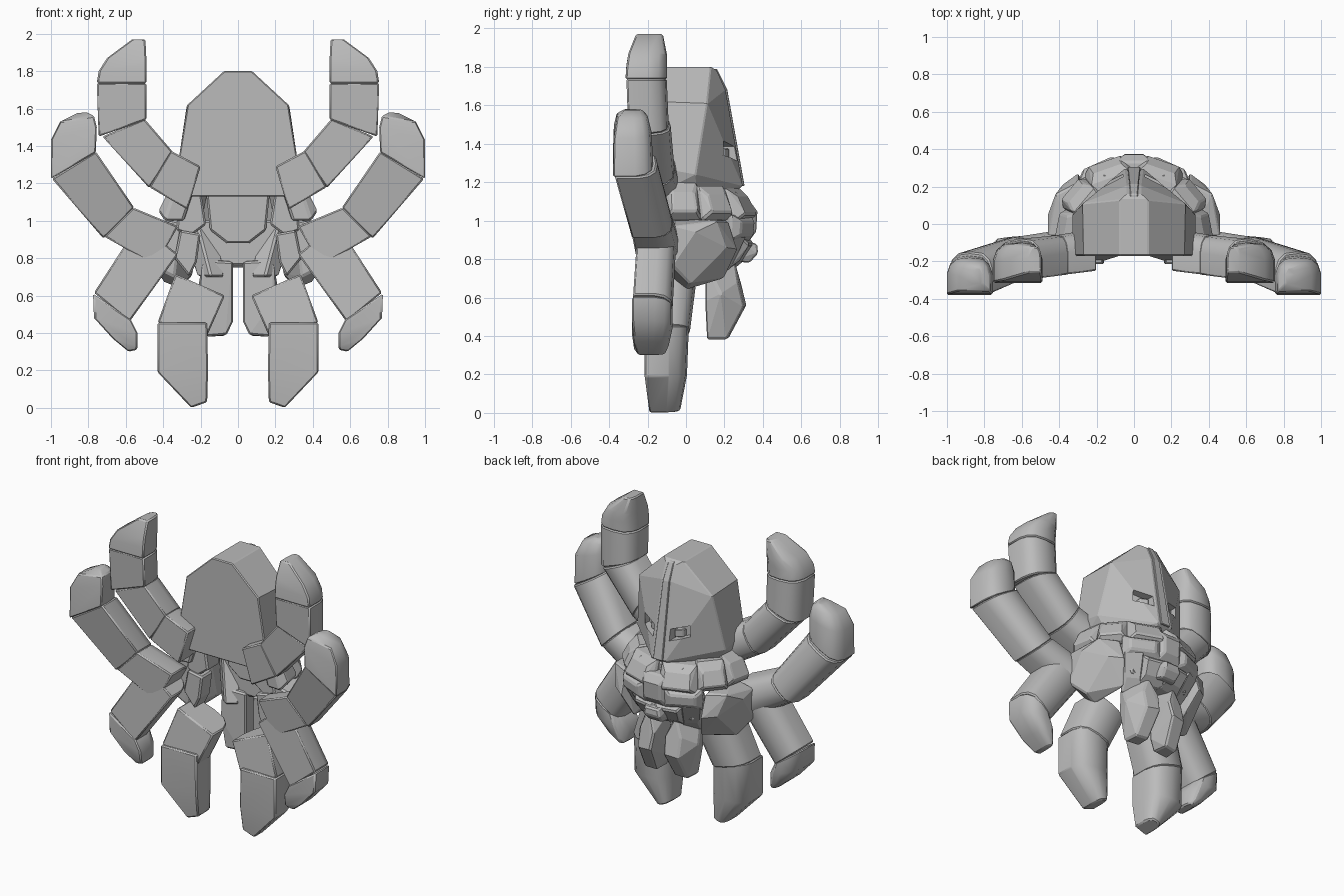
import bpy, bmesh, math

if "Cube" in bpy.data.objects:
    bpy.data.objects.remove(bpy.data.objects["Cube"])

grey = bpy.data.materials.new("stone_grey")
grey.diffuse_color = (0.5, 0.5, 0.5, 1)
grey.use_nodes = True
grey.node_tree.nodes["Principled BSDF"].inputs["Base Color"].default_value = grey.diffuse_color


def finish(name, bm, mirror, bevel, smooth):
    bmesh.ops.recalc_face_normals(bm, faces=bm.faces)
    me = bpy.data.meshes.new(name)
    bm.to_mesh(me)
    bm.free()
    me.materials.append(grey)
    ob = bpy.data.objects.new(name, me)
    bpy.context.collection.objects.link(ob)
    if smooth:
        me.shade_smooth()
        me.set_sharp_from_angle(angle=math.radians(42))
    if bevel:
        b = ob.modifiers.new("soft_edge", 'BEVEL')
        b.width, b.segments = bevel, 1
        b.limit_method, b.angle_limit = 'ANGLE', math.radians(42)
    if mirror:
        ob.modifiers.new("mirror", 'MIRROR').use_mirror_merge = False
    return ob


def hull(name, pts, mirror=True, bevel=0.01):
    """Faceted chunk: convex hull of a few points."""
    bm = bmesh.new()
    for p in pts:
        bm.verts.new(p)
    res = bmesh.ops.convex_hull(bm, input=bm.verts)
    loose = [v for v in res["geom_interior"] if isinstance(v, bmesh.types.BMVert)]
    bmesh.ops.delete(bm, geom=loose, context='VERTS')
    bmesh.ops.dissolve_limit(bm, angle_limit=math.radians(5), verts=bm.verts, edges=bm.edges)
    return finish(name, bm, mirror, bevel, False)


# D-shaped section: flat to the front, rounded to the back (across, depth)
SECTION = [(0, 0), (0, .55), (.07, .8), (.22, .96), (.5, 1), (.78, .96), (.93, .8), (1, .55), (1, 0)]


def segment(name, stations):
    """Tentacle segment through stations (x1, z1, x2, z2, y_front, y_back)."""
    bm = bmesh.new()
    rings = []
    for x1, z1, x2, z2, f, b in stations:
        rings.append([bm.verts.new((x1 + (x2 - x1) * u, f + (b - f) * d, z1 + (z2 - z1) * u))
                      for u, d in SECTION])
    n = len(SECTION)
    for r, s in zip(rings, rings[1:]):
        for i in range(n):
            bm.faces.new((r[i], r[(i + 1) % n], s[(i + 1) % n], s[i]))
    bm.faces.new(rings[0])
    bm.faces.new(rings[-1])
    return finish(name, bm, True, 0.008, True)


# Upper inner tentacles
segment("upper_tentacle_root", [(.20, 1.29, .27, 1.06, -.25, -.03), (.36, 1.375, .475, 1.18, -.27, -.06)])
segment("upper_tentacle_arm", [(.35, 1.37, .475, 1.175, -.27, -.06), (.50, 1.545, .725, 1.45, -.29, -.08)])
segment("upper_tentacle_wrist", [(.49, 1.54, .745, 1.45, -.30, -.09), (.49, 1.737, .755, 1.737, -.31, -.10)])
segment("upper_tentacle_tip", [(.49, 1.735, .755, 1.735, -.315, -.10), (.49, 1.81, .745, 1.80, -.31, -.10),
                               (.49, 1.87, .70, 1.87, -.30, -.10), (.495, 1.97, .565, 1.97, -.26, -.12)])
# Outer tentacles
segment("outer_tentacle_root", [(.32, .97, .44, .76, -.25, -.03), (.56, 1.07, .715, .915, -.28, -.07)])
segment("outer_tentacle_arm", [(.555, 1.07, .72, .905, -.28, -.07), (.76, 1.37, .995, 1.225, -.37, -.15)])
segment("outer_tentacle_tip", [(.76, 1.365, 1.0, 1.225, -.38, -.17), (.755, 1.50, 1.0, 1.43, -.375, -.18),
                               (.77, 1.56, .95, 1.53, -.36, -.20), (.81, 1.58, .86, 1.575, -.32, -.23)])
# Lower outer tentacles
segment("lower_tentacle_arm", [(.32, .82, .53, .985, -.25, -.05), (.58, .46, .77, .615, -.275, -.07)])
segment("lower_tentacle_tip", [(.575, .475, .775, .61, -.28, -.07), (.537, .40, .77, .48, -.28, -.07),
                               (.537, .33, .67, .37, -.27, -.09), (.54, .31, .585, .30, -.25, -.11)])
# Inner leg tentacles
segment("leg_tentacle_arm", [(.07, .60, .335, .715, -.17, .05), (.165, .385, .43, .455, -.20, .02)])
segment("leg_tentacle_tip", [(.165, .455, .43, .455, -.215, .015), (.16, .20, .43, .19, -.215, .005),
                             (.165, .03, .25, .0, -.19, -.03)])

# Head: flat front, roof faces, slanted back sides rising to a centre ridge
half = [(.075, -.17, 1.80), (.27, -.17, 1.62), (.325, -.17, 1.28), (.29, -.17, 1.13),
        (.075, .13, 1.80), (.275, .11, 1.61), (.33, .05, 1.24), (.27, .05, 1.14),
        (.04, .16, 1.78), (.04, .205, 1.68), (.05, .295, 1.18), (.05, .24, 1.14)]
head = hull("head", [(s * x, y, z) for x, y, z in half for s in (1, -1)], False, 0.006)

# Sunken eye sockets with small eyes
socket = hull("eye_socket_cutter", [(x, y, z + dz) for dz in (0, .075)
                                    for x, y, z in ((.06, .19, 1.31), (.06, .4, 1.31),
                                                    (.17, .15, 1.34), (.17, .4, 1.34))], True, 0)
socket.hide_render = True
socket.hide_viewport = True
cut = head.modifiers.new("sockets", 'BOOLEAN')
cut.object = socket
cut.solver = 'EXACT'
hull("eye", [(x, y, z) for x, y in ((.07, .225), (.12, .20), (.07, .16), (.12, .16))
             for z in (1.325, 1.375)], True, 0.005)
# Ridge strip down the back of the head
hull("head_ridge", [(s * w, y, z) for s in (1, -1)
                    for w, y, z in ((.02, .16, 1.79), (.025, .215, 1.68), (.035, .305, 1.18),
                                    (.03, .15, 1.18), (.02, .1, 1.79))], False, 0.004)


def ring_point(a, r, z):
    a = math.radians(a)
    return (.475 * r * math.cos(a), -.08 + .455 * r * math.sin(a), z)


def plate(name, a0, a1, z0, z1, r0, r1, bulge=.07, thick=.28):
    """Armour chunk on the half-round body wall; r0 and r1 are lower and upper radii."""
    pts = []
    da, dz = (a1 - a0) * .2, (z1 - z0) * .25
    for a, b in ((a0, a0 + da), (a1, a1 - da)):
        for z, zz, r in ((z0, z0 + dz, r0), (z1, z1 - dz, r1)):
            pts += [ring_point(a, r - thick, z), ring_point(a, r - bulge, z),
                    ring_point(b, (r * 3 + max(r0, r1)) / 4, zz)]
    hull(name, pts)


# Body armour, open to the front
plate("brow_side_plate", -5, 26, 1.00, 1.20, .90, .76)
plate("brow_mid_plate", 24, 54, 1.00, 1.18, .95, .82)
plate("brow_inner_plate", 52, 88, .99, 1.17, 1.0, .86)
plate("jaw_plate", 46, 70, .70, .99, .72, .95)
plate("muzzle_plate", 64, 93, .75, .92, .80, .96)
plate("lip_plate", 48, 82, .89, 1.03, .98, 1.0)
plate("nose_plate", 78, 102, .89, 1.10, .98, 1.0)
# Large cheek shells
hull("cheek_shell", [(.46, -.07, .97), (.46, -.07, .76), (.46, .05, .94), (.42, .16, 1.00), (.38, .21, .86),
                     (.30, .27, .85), (.30, .22, 1.0), (.25, .20, .70), (.40, .02, .67), (.32, .0, .64),
                     (.34, -.07, .70), (.30, -.07, 1.01), (.28, .10, 1.01), (.24, .12, .72)])
hull("nose_knob", [(s * x, y, z) for s in (1, -1) for x, y, z in
                   ((.09, .26, .90), (.05, .37, .88), (.06, .375, .83), (.05, .33, .78), (.08, .24, .79))], False)
# Rounded inner wall seen below the head
hull("mouth_wall", [(s * x, y, z) for s in (1, -1) for y in (.10, .27) for x, z in
                    ((.17, 1.15), (.15, .95), (.06, .88))], False)
hull("lower_wall", [(s * x, y, z) for s in (1, -1) for y in (.14, .24) for x, z in
                    ((.22, 1.0), (.22, .80), (.05, .76))], False)

# Chin lobes hanging at the back
hull("chin_lobe", [(.025, .12, .78), (.19, .10, .79), (.20, .10, .58), (.17, .11, .38), (.06, .11, .39),
                   (.025, .12, .46), (.04, .29, .66), (.15, .27, .68), (.05, .315, .56), (.15, .30, .55),
                   (.07, .22, .385), (.16, .21, .38), (.22, .18, .62), (.10, .25, .80)])
# Small plates joining the tentacles to the body inside
hull("inner_joint_plate", [(x, y, z) for y in (-.10, .02) for x, z in
                           ((.20, .93), (.31, .95), (.34, .80), (.26, .70), (.22, .78))])
hull("inner_upper_plate", [(x, y, z) for y in (-.08, .05) for x, z in
                           ((.20, 1.17), (.31, 1.12), (.33, .95), (.25, .92), (.17, .98))])
